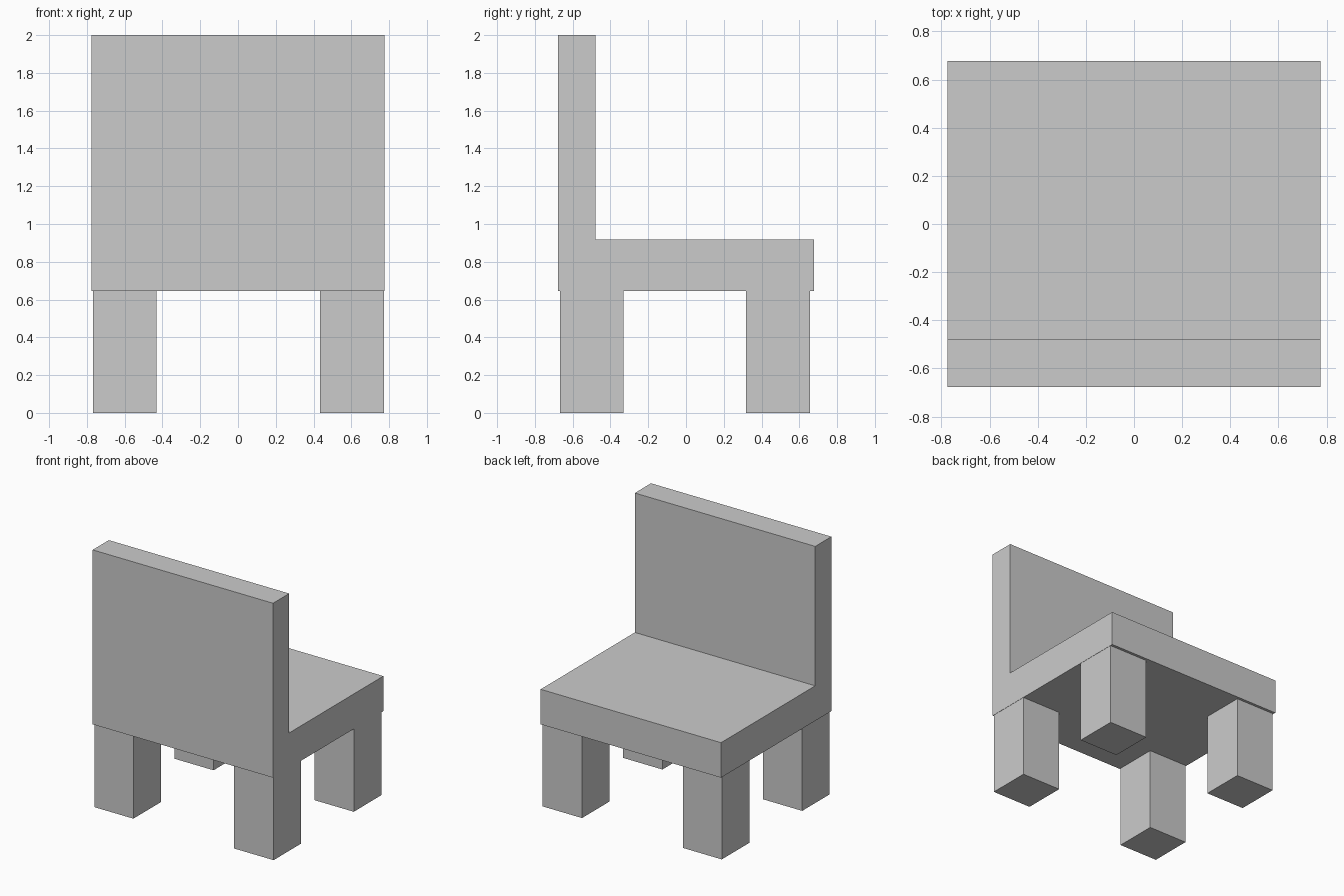
import bpy, bmesh

if "Cube" in bpy.data.objects:
    bpy.data.objects.remove(bpy.data.objects["Cube"])


def make_object(name, bm):
    bmesh.ops.recalc_face_normals(bm, faces=bm.faces)
    mesh = bpy.data.meshes.new(name)
    bm.to_mesh(mesh)
    bm.free()
    obj = bpy.data.objects.new(name, mesh)
    bpy.context.collection.objects.link(obj)
    return obj


def extrude_profile(name, points, direction):
    """Close a planar outline and extrude it into a solid."""
    bm = bmesh.new()
    face = bm.faces.new([bm.verts.new(p) for p in points])
    result = bmesh.ops.extrude_face_region(bm, geom=[face], use_keep_orig=True)
    verts = [g for g in result["geom"] if isinstance(g, bmesh.types.BMVert)]
    bmesh.ops.translate(bm, verts=verts, vec=direction)
    return make_object(name, bm)


HALF_W, HALF_D = 0.775, 0.677
SEAT_BOTTOM, SEAT_TOP, BACK_TOP = 0.645, 0.917, 2.0
BACK_INNER = -0.479

# Seat and backrest: one L-shaped side profile extruded across the width
profile = [(-HALF_D, SEAT_BOTTOM), (HALF_D, SEAT_BOTTOM), (HALF_D, SEAT_TOP),
           (BACK_INNER, SEAT_TOP), (BACK_INNER, BACK_TOP), (-HALF_D, BACK_TOP)]
extrude_profile("seat_and_backrest",
                [(-HALF_W, y, z) for y, z in profile], (2 * HALF_W, 0, 0))

# Four square legs under the seat corners
for x_name, x0, x1 in (("left", -0.767, -0.432), ("right", 0.434, 0.773)):
    for y_name, y0, y1 in (("front", -0.667, -0.331), ("back", 0.317, 0.656)):
        extrude_profile(f"{y_name}_{x_name}_leg",
                        [(x0, y0, 0), (x1, y0, 0), (x1, y1, 0), (x0, y1, 0)],
                        (0, 0, SEAT_BOTTOM))
